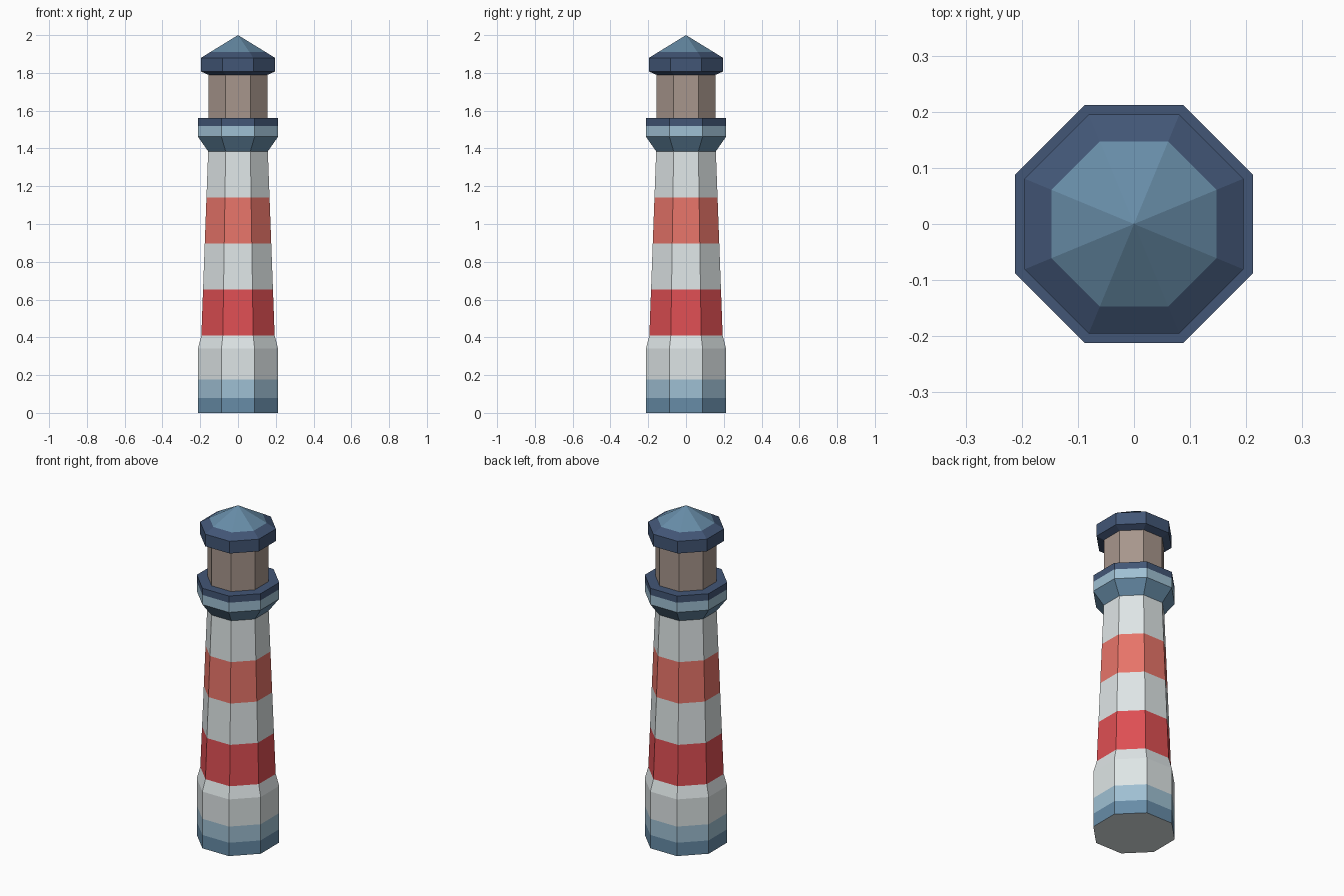
import bpy, bmesh, math

if "Cube" in bpy.data.objects:
    bpy.data.objects.remove(bpy.data.objects["Cube"])

SIDES = 8


def material(name, r, g, b):
    """Flat material from 8-bit sRGB values."""
    def lin(c):
        c /= 255
        return c / 12.92 if c <= 0.04045 else ((c + 0.055) / 1.055) ** 2.4
    m = bpy.data.materials.new(name)
    m.diffuse_color = (lin(r), lin(g), lin(b), 1)
    m.use_nodes = True
    m.node_tree.nodes["Principled BSDF"].inputs["Base Color"].default_value = m.diffuse_color
    return m


white = material("white", 222, 229, 230)
red = material("red", 222, 79, 83)
coral = material("coral", 231, 116, 105)
light_blue = material("light_blue", 159, 192, 211)
mid_blue = material("mid_blue", 103, 140, 167)
navy = material("navy", 66, 86, 118)
stone = material("taupe", 167, 150, 140)


def octagon_part(name, profile, bands, cap_bottom=None):
    """Stack octagonal rings (apothem, z); bands gives one material per step."""
    bm = bmesh.new()
    mats = list(dict.fromkeys(bands))
    rings = []
    for apothem, z in profile:
        if apothem == 0:
            rings.append([bm.verts.new((0, 0, z))] * SIDES)
            continue
        r = apothem / math.cos(math.pi / SIDES)
        angles = [(i + 0.5) * 2 * math.pi / SIDES for i in range(SIDES)]
        rings.append([bm.verts.new((r * math.cos(a), r * math.sin(a), z)) for a in angles])
    for low, high, mat in zip(rings, rings[1:], bands):
        for i in range(SIDES):
            j = (i + 1) % SIDES
            corners = list(dict.fromkeys((low[i], low[j], high[j], high[i])))
            bm.faces.new(corners).material_index = mats.index(mat)
    if cap_bottom:
        bm.faces.new(rings[0][::-1]).material_index = mats.index(cap_bottom)
    mesh = bpy.data.meshes.new(name)
    bm.to_mesh(mesh)
    bm.free()
    for m in mats:
        mesh.materials.append(m)
    obj = bpy.data.objects.new(name, mesh)
    bpy.context.collection.objects.link(obj)
    return obj


# Flared foot with painted blue bands
octagon_part("base",
             [(0.212, 0), (0.212, 0.08), (0.212, 0.177), (0.212, 0.34), (0.194, 0.41)],
             [mid_blue, light_blue, white, white], cap_bottom=white)

# Tapered shaft in four equal stripes
bottom, top = (0.194, 0.41), (0.158, 1.385)
octagon_part("tower",
             [tuple(a + (b - a) * i / 4 for a, b in zip(bottom, top)) for i in range(5)],
             [red, white, coral, white])

# Gallery: flared bracket, railing band, rim and walkway
octagon_part("gallery",
             [(0.158, 1.385), (0.212, 1.462), (0.212, 1.52), (0.212, 1.56), (0.157, 1.56)],
             [mid_blue, light_blue, navy, navy])

# Lantern room
octagon_part("lantern_room", [(0.157, 1.56), (0.157, 1.79)], [stone])

# Roof: soffit, fascia, eave slope and pointed cap
octagon_part("roof",
             [(0.157, 1.79), (0.195, 1.807), (0.195, 1.88), (0.147, 1.91), (0, 2.0)],
             [navy, navy, navy, mid_blue])
